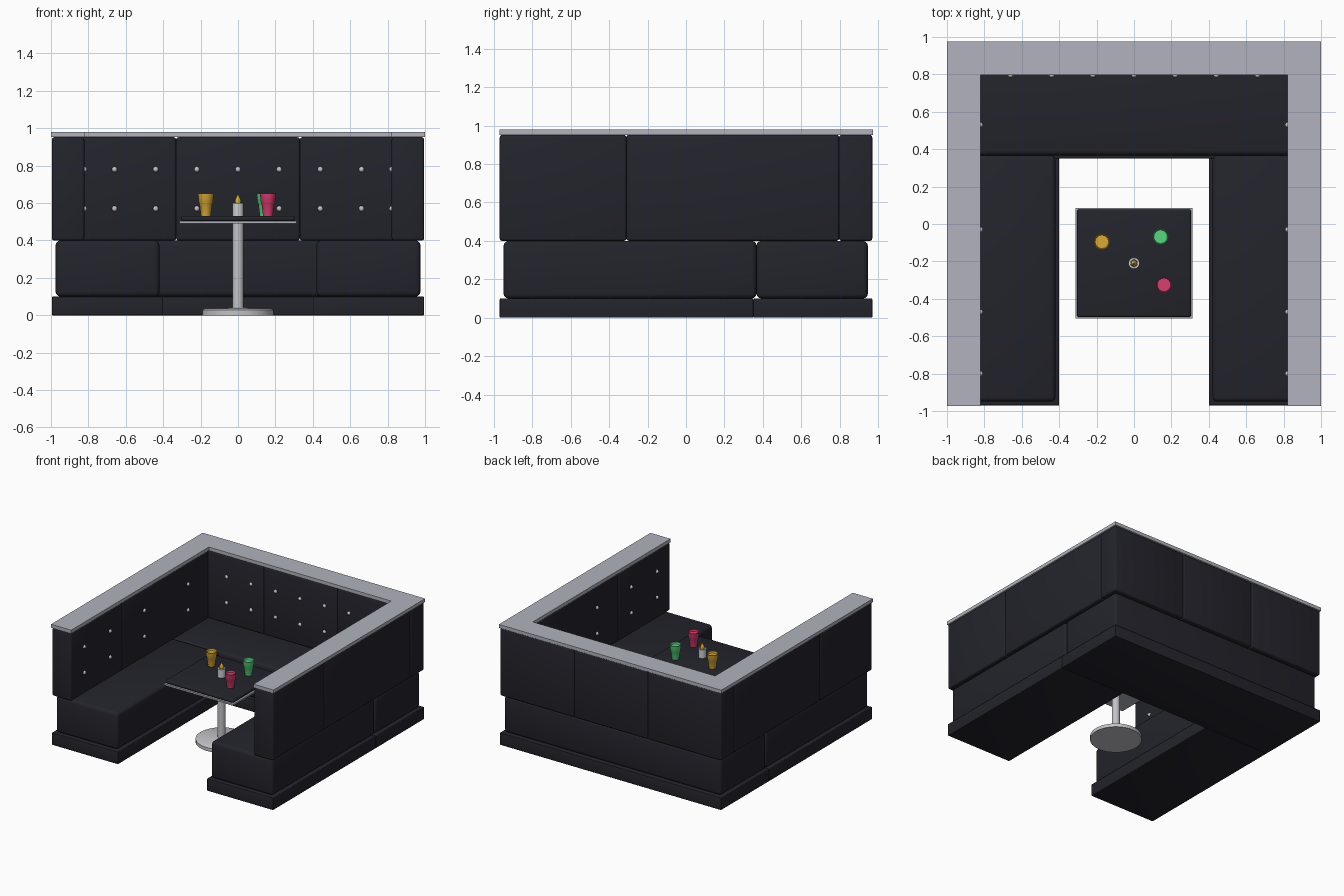
import bpy, bmesh, math
from mathutils import Vector

if "Cube" in bpy.data.objects:
    bpy.data.objects.remove(bpy.data.objects["Cube"])


def material(name, rgb, rough=0.5):
    m = bpy.data.materials.new(name)
    m.use_nodes = True
    m.diffuse_color = (*rgb, 1)
    node = m.node_tree.nodes["Principled BSDF"]
    node.inputs["Base Color"].default_value = (*rgb, 1)
    node.inputs["Roughness"].default_value = rough
    return m


LEATHER = material("dark leather", (0.017, 0.017, 0.025))
TRIM = material("grey trim", (0.44, 0.45, 0.51))
METAL = material("silver metal", (0.55, 0.55, 0.58))
GOLD = material("amber", (0.68, 0.40, 0.04))
GREEN = material("green", (0.10, 0.66, 0.22))
PINK = material("pink", (0.68, 0.05, 0.16))
WAX = material("white wax", (0.62, 0.62, 0.64))


def add(name, bm, mat, smooth=True):
    bmesh.ops.recalc_face_normals(bm, faces=bm.faces)
    me = bpy.data.meshes.new(name)
    bm.to_mesh(me)
    bm.free()
    me.materials.append(mat)
    ob = bpy.data.objects.new(name, me)
    bpy.context.scene.collection.objects.link(ob)
    if smooth:
        bpy.ops.object.select_all(action="DESELECT")
        ob.select_set(True)
        bpy.context.view_layer.objects.active = ob
        bpy.ops.object.shade_smooth_by_angle(angle=math.radians(40))
    return ob


def box(name, xs, ys, zs, mat, bevel=0.0):
    """Box between pairs of limits, with rounded edges."""
    bm = bmesh.new()
    bmesh.ops.create_cube(bm, size=1)
    limits = (xs, ys, zs)
    for v in bm.verts:
        v.co = Vector([l[0] if c < 0 else l[1] for c, l in zip(v.co, limits)])
    if bevel:
        bmesh.ops.bevel(bm, geom=bm.edges[:], offset=bevel, segments=3,
                        profile=0.5, affect="EDGES")
    return add(name, bm, mat)


def side_pair(name, xs, ys, zs, mat, bevel):
    box("left_" + name, xs, ys, zs, mat, bevel)
    box("right_" + name, (-xs[1], -xs[0]), ys, zs, mat, bevel)


def lathe(name, profile, centre, mat, sides):
    """Turn a radius and height profile around a vertical axis."""
    bm = bmesh.new()
    rings = []
    for r, z in profile:
        rings.append([bm.verts.new((centre[0] + r * math.cos(math.tau * i / sides),
                                    centre[1] + r * math.sin(math.tau * i / sides), z))
                      for i in range(sides)])
    for a, b in zip(rings, rings[1:]):
        for i in range(sides):
            j = (i + 1) % sides
            bm.faces.new((a[i], a[j], b[j], b[i]))
    bm.faces.new(rings[0][::-1])
    bm.faces.new(rings[-1])
    return add(name, bm, mat)


# Plinths
side_pair("plinth", (0.40, 0.995), (-0.97, 0.35), (0, 0.1), LEATHER, 0.005)
box("back_plinth", (-0.995, 0.995), (0.35, 0.97), (0, 0.1), LEATHER, 0.005)

# Seat cushions
side_pair("seat", (0.42, 0.975), (-0.95, 0.367), (0.1, 0.4), LEATHER, 0.025)
box("back_seat", (-0.975, 0.975), (0.367, 0.947), (0.1, 0.4), LEATHER, 0.025)

# Backrest panels
BACK_Z = (0.4, 0.952)
side_pair("front_backrest", (0.822, 0.995), (-0.97, -0.31), BACK_Z, LEATHER, 0.013)
side_pair("rear_backrest", (0.822, 0.995), (-0.31, 0.797), BACK_Z, LEATHER, 0.013)
splits = (-0.995, -0.331, 0.331, 0.995)
for label, x0, x1 in zip(("right", "middle", "left"), splits, splits[1:]):
    box(label + "_back_panel", (x0, x1), (0.797, 0.97), BACK_Z, LEATHER, 0.013)

# U-shaped top trim
outline = [(-1, -0.972), (-0.82, -0.972), (-0.82, 0.797), (0.82, 0.797),
           (0.82, -0.972), (1, -0.972), (1, 0.975), (-1, 0.975)]
bm = bmesh.new()
face = bm.faces.new([bm.verts.new((x, y, 0.952)) for x, y in outline])
ext = bmesh.ops.extrude_face_region(bm, geom=[face])
for v in ext["geom"]:
    if isinstance(v, bmesh.types.BMVert):
        v.co.z = 0.98
add("top_trim", bm, TRIM, smooth=False)

# Upholstery buttons
bm = bmesh.new()
spots = [(0.22 * i, 0.797) for i in range(-3, 4)]
spots += [(s * 0.822, y) for s in (-1, 1) for y in (0.53, -0.03, -0.47, -0.80)]
for x, y in spots:
    for z in (0.57, 0.78):
        new = bmesh.ops.create_uvsphere(bm, u_segments=10, v_segments=6, radius=0.015)
        bmesh.ops.translate(bm, verts=new["verts"], vec=(x, y, z))
add("upholstery_buttons", bm, METAL)

# Table
AXIS = (0, -0.21)
lathe("table_base", [(0.192, 0), (0.192, 0.028), (0.18, 0.035), (0.03, 0.042)],
      AXIS, METAL, 40)
lathe("table_column", [(0.03, 0.035), (0.03, 0.492)], AXIS, METAL, 24)
box("table_edge_plate", (-0.312, 0.312), (-0.505, 0.085), (0.49, 0.503), TRIM)
box("table_top", (-0.305, 0.305), (-0.498, 0.078), (0.503, 0.532), LEATHER, 0.012)

# Drinking cups with a stepped, flared rim
cup = [(0.026, 0.53), (0.034, 0.595), (0.038, 0.602), (0.043, 0.65),
       (0.039, 0.65), (0.036, 0.635)]
lathe("amber_cup", cup, (-0.172, -0.095), GOLD, 16)
lathe("green_cup", cup, (0.142, -0.068), GREEN, 16)
lathe("pink_cup", cup, (0.16, -0.325), PINK, 16)

# Candle
lathe("candle_holder", [(0.03, 0.53), (0.03, 0.6), (0.02, 0.6), (0.018, 0.595)],
      AXIS, WAX, 16)
lathe("candle_flame", [(0.012, 0.593), (0.017, 0.612), (0.012, 0.625), (0.003, 0.645)],
      AXIS, GOLD, 12)
